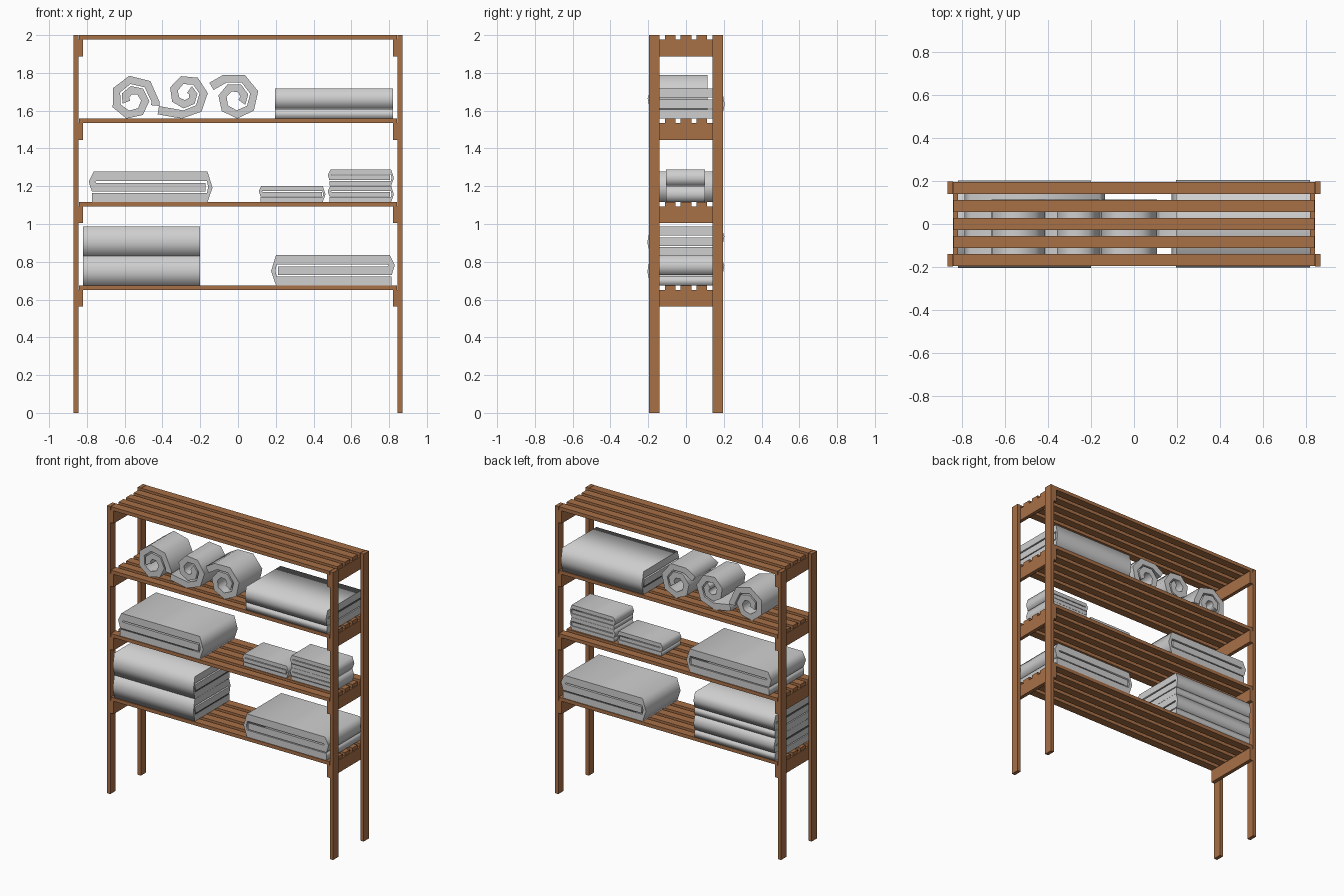
import bpy, bmesh, math

if "Cube" in bpy.data.objects:
    bpy.data.objects.remove(bpy.data.objects["Cube"])


def material(name, rgb):
    m = bpy.data.materials.new(name)
    m.diffuse_color = (*rgb, 1)
    m.use_nodes = True
    m.node_tree.nodes["Principled BSDF"].inputs["Base Color"].default_value = m.diffuse_color
    return m


WOOD = material("warm wood", (0.39, 0.16, 0.062))
CLOTH = material("grey towel cloth", (0.62, 0.62, 0.62))


def finish(name, bm, mat):
    bmesh.ops.recalc_face_normals(bm, faces=bm.faces)
    me = bpy.data.meshes.new(name)
    bm.to_mesh(me)
    bm.free()
    me.materials.append(mat)
    ob = bpy.data.objects.new(name, me)
    bpy.context.collection.objects.link(ob)
    return ob


def box(name, x0, x1, y0, y1, z0, z1):
    bm = bmesh.new()
    bmesh.ops.create_cube(bm, size=1)
    for v in bm.verts:
        v.co = ((x0 + x1) / 2 + v.co.x * (x1 - x0),
                (y0 + y1) / 2 + v.co.y * (y1 - y0),
                (z0 + z1) / 2 + v.co.z * (z1 - z0))
    return finish(name, bm, WOOD)


def extrude(name, pts, a, b, along):
    """Extrude a profile (horizontal, z) from a to b along x or y; smooth sides, flat ends."""
    def at(p, t):
        return (t, p[0], p[1]) if along == 'x' else (p[0], t, p[1])
    bm = bmesh.new()
    lo = [bm.verts.new(at(p, a)) for p in pts]
    hi = [bm.verts.new(at(p, b)) for p in pts]
    bm.faces.new(lo)
    bm.faces.new(hi)
    n = len(pts)
    for i in range(n):
        j = (i + 1) % n
        f = bm.faces.new((lo[i], lo[j], hi[j], hi[i]))
        f.smooth = True
    for e in bm.edges:      # keep the end caps crisp
        if any(not f.smooth for f in e.link_faces):
            e.smooth = False
    return finish(name, bm, CLOTH)


# Three-layer fold: full-height fold at u=1, half-height fold at u=0
FOLD = [(.025, 0), (.96, 0), (1, .47), (.96, 1), (.04, 1), (0, .67), (.025, .34),
        (.945, .34), (.945, .63), (.06, .63), (.05, .66), (.06, .69),
        (.955, .69), (.965, .48), (.955, .30), (.025, .30)]


def folded_towel(name, p0, p1, z, h, a, b, along='y'):
    """p0 is the open side, p1 the side with the full fold."""
    pts = [(p0 + u * (p1 - p0), z + v * h) for u, v in FOLD]
    return extrude(name, pts, a, b, along)


def rolled_towel(name, cx, cz, r0, start, turn, turns, tail):
    """Spiral ribbon wound inwards from its loose tail."""
    half, pitch, per_turn = .022, .055, 7
    outer, inner = [], []
    a = math.radians(start)
    for r, side in ((r0 + half, outer), (r0 - half, inner)):
        side.append((cx + r * math.cos(a) + turn * tail * math.sin(a),
                     cz + r * math.sin(a) - turn * tail * math.cos(a)))
    for k in range(int(turns * per_turn) + 1):
        t = k / per_turn
        r, b = r0 - pitch * t, a + turn * math.tau * t
        outer.append((cx + (r + half) * math.cos(b), cz + (r + half) * math.sin(b)))
        inner.append((cx + (r - half) * math.cos(b), cz + (r - half) * math.sin(b)))
    pts = outer + inner[::-1]
    drop = SHELVES[2] - min(p[1] for p in pts)      # rest it on the shelf
    return extrude(name, [(x, z + drop) for x, z in pts], -.14, .115, 'y')


SHELVES = [.675, 1.117, 1.558, 2.0]

# Posts
for sx in (-1, 1):
    for sy in (-1, 1):
        xs = sorted((sx * .845, sx * .87))
        ys = sorted((sy * .139, sy * .197))
        box("post", *xs, *ys, 0, 2)

# Shelves: five slats on two end rails
for z in SHELVES:
    for i in range(-2, 3):
        y = i * .0835
        box("shelf_slat", -.842, .842, y - .028, y + .028, z - .024, z)
    for sx in (-1, 1):
        xs = sorted((sx * .82, sx * .845))
        box("shelf_rail", *xs, -.195, .195, z - .112, z - .024)

low, mid, high = SHELVES[:3]

# Bottom shelf: stack of two, and one wide towel
for k in range(2):
    folded_towel("stacked_towel", .203, -.205, low + k * .156, .155, -.82, -.2, 'x')
folded_towel("wide_towel", .83, .175, low, .16, -.19, .19)

# Middle shelf: wide towel and three hand towels
folded_towel("wide_towel", -.79, -.135, mid, .16, -.19, .19)
folded_towel("hand_towel", .11, .463, mid, .085, -.107, .1)
for k in range(2):
    folded_towel("hand_towel", .475, .825, mid + k * .086, .085, -.107, .1)

# Top shelf: three rolls and one folded towel
rolled_towel("rolled_towel", -.558, 1.664, .122, -5, 1, 1.6, .02)
rolled_towel("rolled_towel", -.275, 1.69, .109, -100, 1, 1.5, .13)
rolled_towel("rolled_towel", -.012, 1.665, .118, 120, -1, 1.5, .08)
folded_towel("folded_towel", -.203, .205, high, .16, .195, .82, 'x')
